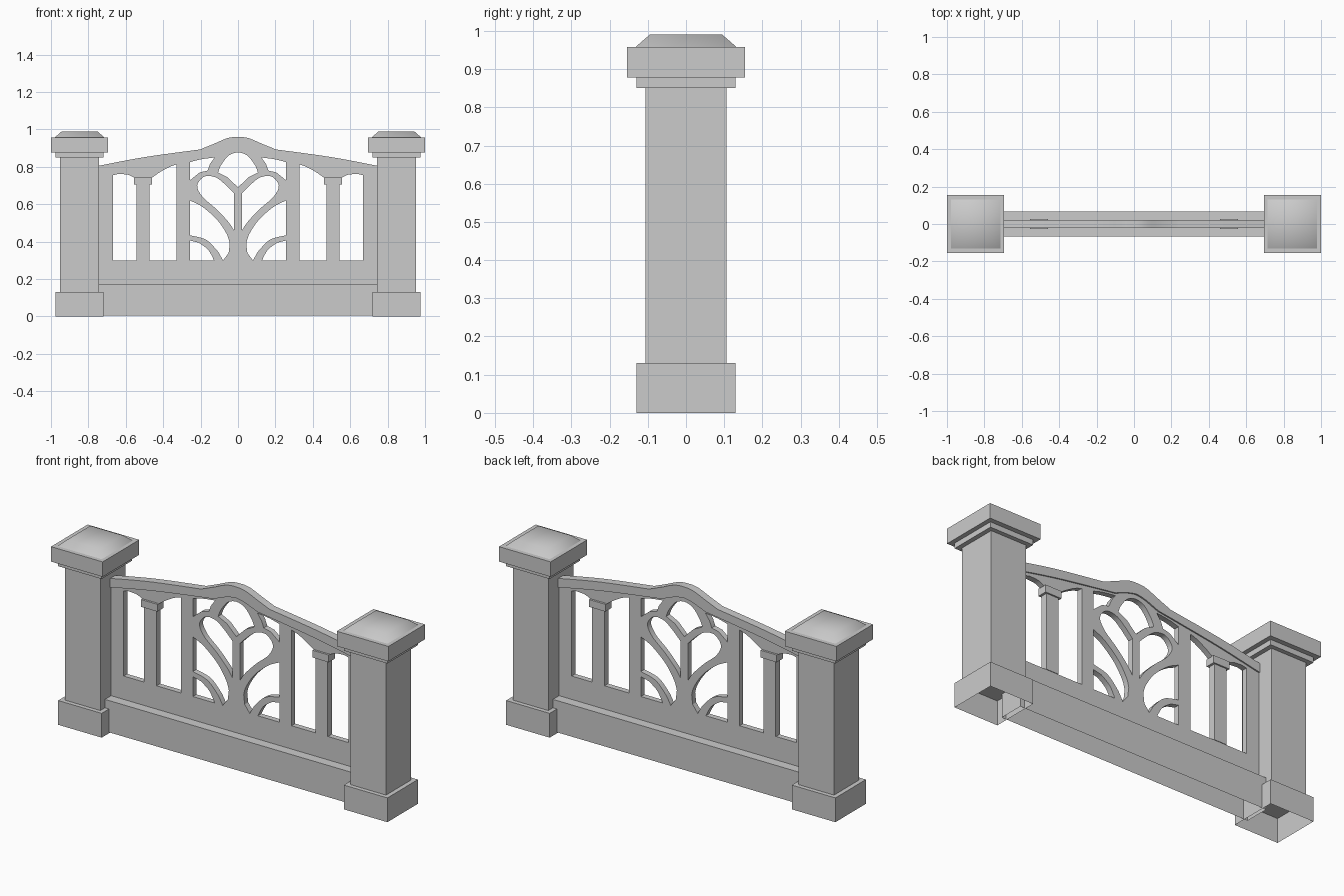
import bpy
import bmesh
import math
from mathutils import Matrix, Vector

cube = bpy.data.objects.get("Cube")
if cube:
    bpy.data.objects.remove(cube, do_unlink=True)

STONE = (0.6, 0.6, 0.6, 1)
stone = bpy.data.materials.new("grey_stone")
stone.use_nodes = True
stone.diffuse_color = STONE
stone.node_tree.nodes["Principled BSDF"].inputs["Base Color"].default_value = STONE


def add_object(name, mesh):
    obj = bpy.data.objects.new(name, mesh)
    bpy.context.collection.objects.link(obj)
    mesh.materials.clear()
    mesh.materials.append(stone)
    return obj


def block(name, x, half_x, half_y, bottom, top, taper=1.0, hollow=False, smooth=False):
    """Box resting between two heights, optionally tapered or open below."""
    bm = bmesh.new()
    bmesh.ops.create_cube(bm, size=2)
    for v in bm.verts:
        scale = taper if v.co.z > 0 else 1
        v.co = Vector((x + v.co.x * half_x * scale, v.co.y * half_y * scale,
                       top if v.co.z > 0 else bottom))
    if hollow:
        under = [f for f in bm.faces if f.normal.z < -0.9]
        bmesh.ops.delete(bm, geom=under, context="FACES_ONLY")
    for f in bm.faces:
        f.smooth = smooth
    mesh = bpy.data.meshes.new(name)
    bm.to_mesh(mesh)
    bm.free()
    return add_object(name, mesh)


def flow(points, steps=5):
    """Smooth path through the points, keeping both ends sharp."""
    if len(points) < 3:
        return points
    pts = [Vector(p) for p in points]
    pts = [pts[0]] + pts + [pts[-1]]
    path = []
    for a, b, c, d in zip(pts, pts[1:], pts[2:], pts[3:]):
        for i in range(steps):
            t = i / steps
            path.append(b + (c - a) * t / 2
                        + (a * 2 - b * 5 + c * 4 - d) * t * t / 2
                        + (b * 3 - a - c * 3 + d) * t ** 3 / 2)
    return path + [pts[-1]]


def outline(*parts):
    """Closed outline made of smooth parts meeting at corners."""
    return [tuple(p) for part in parts for p in flow(part)]


def flip(points):
    return [(-x, z) for x, z in points]


def mirrored(points):
    """Complete a left-to-centre path with its mirror image."""
    return points + flip(points[-2::-1])


def plate(name, outlines, half_depth):
    """Upright plate cut through by every outline after the first."""
    curve = bpy.data.curves.new(name, "CURVE")
    curve.dimensions = "2D"
    curve.fill_mode = "BOTH"
    curve.extrude = half_depth
    for points in outlines:
        spline = curve.splines.new("POLY")
        spline.points.add(len(points) - 1)
        for p, (x, z) in zip(spline.points, points):
            p.co = (x, z, 0, 1)
        spline.use_cyclic_u = True
    helper = bpy.data.objects.new(name + "_outline", curve)
    bpy.context.collection.objects.link(helper)
    graph = bpy.context.evaluated_depsgraph_get()
    mesh = bpy.data.meshes.new_from_object(helper.evaluated_get(graph))
    bpy.data.objects.remove(helper, do_unlink=True)
    mesh.transform(Matrix.Rotation(math.pi / 2, 4, "X"))
    bm = bmesh.new()
    bm.from_mesh(mesh)
    bmesh.ops.remove_doubles(bm, verts=bm.verts, dist=0.0001)
    bmesh.ops.recalc_face_normals(bm, faces=bm.faces)
    for f in bm.faces:
        f.smooth = True
    bm.to_mesh(mesh)
    bm.free()
    mesh.set_sharp_from_angle(angle=math.radians(30))
    mesh.name = name
    return add_object(name, mesh)


# Gate posts and balusters on both sides
for side, sign in (("left", 1), ("right", -1)):
    x = sign * 0.847
    block(side + "_post_base", x, 0.129, 0.129, 0, 0.13, hollow=True)
    block(side + "_post_shaft", x, 0.105, 0.106, 0.13, 0.85)
    block(side + "_post_neck", x, 0.129, 0.129, 0.85, 0.878)
    block(side + "_post_cap", x, 0.153, 0.155, 0.878, 0.958)
    block(side + "_post_cap_top", x, 0.132, 0.132, 0.958, 0.99,
          taper=0.72, hollow=True, smooth=True)
    x = sign * 0.508
    block(side + "_baluster", x, 0.036, 0.018, 0.3, 0.72)
    block(side + "_baluster_capital", x, 0.048, 0.026, 0.705, 0.744)

# Wide plinth between the posts
SPAN = 0.743
block("plinth", 0, SPAN, 0.067, 0.005, 0.175, hollow=True)

# Arched top rail
wing_top = [(-SPAN, 0.806), (-0.5, 0.852), (-0.203, 0.893)]
crown_top = mirrored([(-0.203, 0.893), (-0.12, 0.927), (-0.055, 0.954), (0, 0.96)])
wing_low = [(-SPAN, 0.758), (-0.5, 0.805), (-0.257, 0.842), (-0.13, 0.86)]
crown_low = mirrored([(-0.13, 0.86), (-0.06, 0.888), (0, 0.9)])
rail = outline(wing_top, crown_top[1:-1], flip(wing_top)[::-1],
               flip(wing_low), crown_low[-2:0:-1], wing_low[::-1])
plate("top_rail", [rail], 0.022)

# Openings on one half of the pierced panel
bay = outline([(-0.667, 0.3), (-0.667, 0.756)],
              [(-0.64, 0.762), (-0.59, 0.758), (-0.555, 0.742)],
              [(-0.46, 0.742), (-0.42, 0.77), (-0.37, 0.798), (-0.328, 0.813)],
              [(-0.328, 0.3)])
spandrel = outline([(-0.257, 0.825), (-0.2, 0.84), (-0.125, 0.85)],
                   [(-0.15, 0.815), (-0.163, 0.78)],
                   [(-0.205, 0.77), (-0.257, 0.728)])
lobe = outline([(-0.021, 0.46), (-0.055, 0.51), (-0.12, 0.578), (-0.19, 0.64),
                (-0.218, 0.7), (-0.18, 0.748), (-0.12, 0.744), (-0.07, 0.707),
                (-0.021, 0.658)])
frond_gap = outline([(-0.257, 0.62), (-0.19, 0.586), (-0.11, 0.515), (-0.06, 0.44),
                     (-0.044, 0.39)],
                    [(-0.05, 0.34), (-0.08, 0.3)],
                    [(-0.105, 0.345), (-0.17, 0.41), (-0.257, 0.434)])
foot_gap = outline([(-0.257, 0.3), (-0.257, 0.406)],
                   [(-0.21, 0.395), (-0.16, 0.357), (-0.128, 0.3)])
bud = outline(mirrored([(-0.107, 0.77), (-0.09, 0.81), (-0.05, 0.86), (0, 0.877)]),
              [(0.055, 0.744), (0, 0.69)], [(-0.055, 0.744)])

# Pierced panel, tucked into the rail and plinth
panel_top = [(-SPAN, 0.78), (-0.5, 0.83), (-0.203, 0.868), (0, 0.93)]
panel = mirrored(panel_top) + [(SPAN, 0.17), (-SPAN, 0.17)]
holes = [bay, spandrel, lobe, frond_gap, foot_gap]
plate("pierced_panel", [panel, bud] + holes + [flip(h) for h in holes], 0.015)
